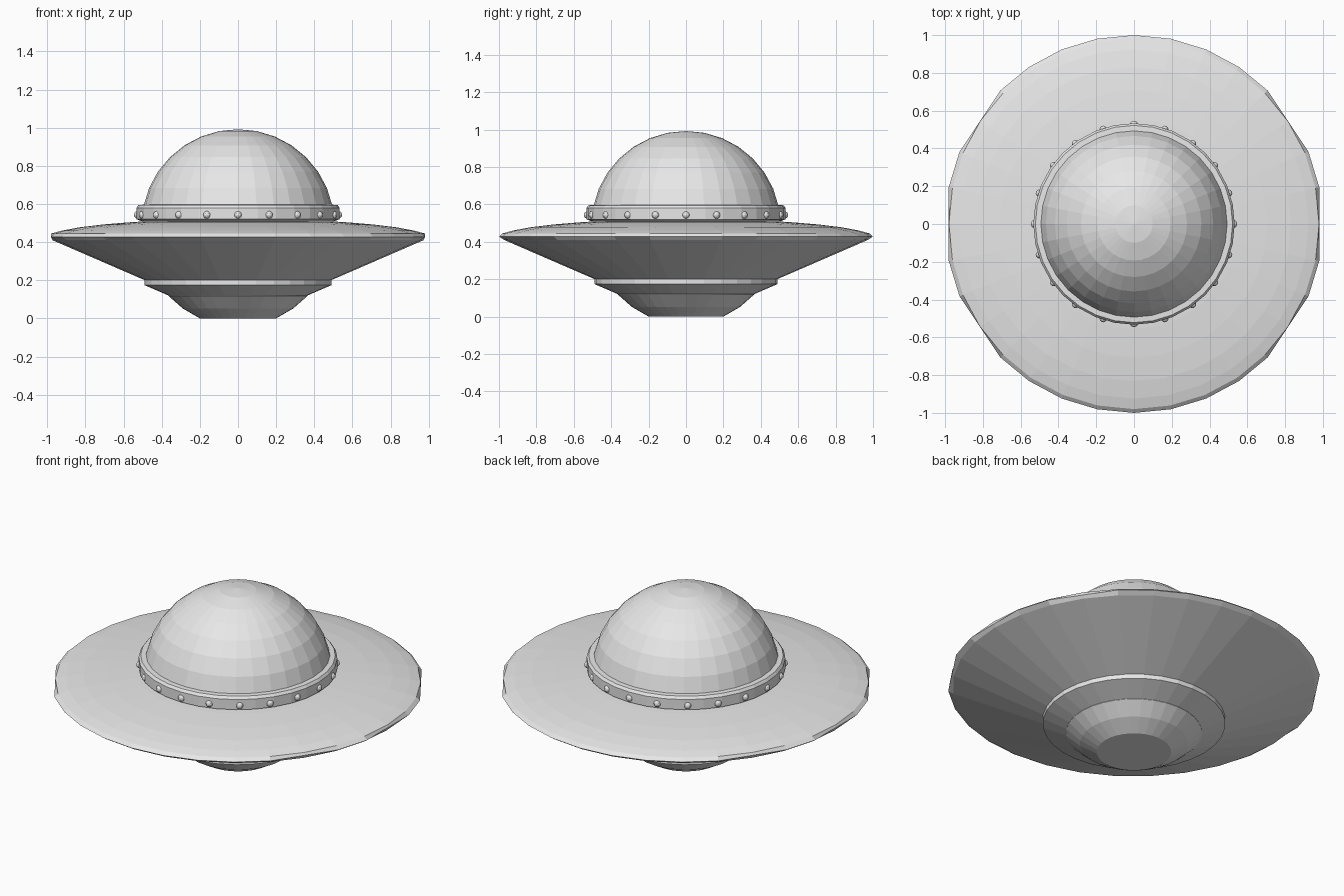
import bpy, bmesh, math

if "Cube" in bpy.data.objects:
    bpy.data.objects.remove(bpy.data.objects["Cube"])

SEG = 32
grey = bpy.data.materials.new("metal_grey")
grey.diffuse_color = (0.8, 0.8, 0.8, 1)
grey.use_nodes = True
grey.node_tree.nodes["Principled BSDF"].inputs["Base Color"].default_value = grey.diffuse_color


def finish(name, bm):
    bmesh.ops.recalc_face_normals(bm, faces=bm.faces)
    mesh = bpy.data.meshes.new(name)
    bm.to_mesh(mesh)
    bm.free()
    mesh.materials.append(grey)
    obj = bpy.data.objects.new(name, mesh)
    bpy.context.collection.objects.link(obj)
    return obj


def lathe(name, profile, radius_rule=None):
    """Spin (radius, z) points about z; radius 0 makes a pole, open ends are capped."""
    bm = bmesh.new()
    rings = []
    for r, z in profile:
        if r == 0:
            rings.append([bm.verts.new((0, 0, z))] * SEG)
            continue
        ring = []
        for i in range(SEG):
            a = 2 * math.pi * i / SEG
            rr = radius_rule(r, i) if radius_rule else r
            ring.append(bm.verts.new((rr * math.cos(a), rr * math.sin(a), z)))
        rings.append(ring)
    for lo, hi in zip(rings, rings[1:]):
        for i in range(SEG):
            j = (i + 1) % SEG
            bm.faces.new(list(dict.fromkeys((lo[i], lo[j], hi[j], hi[i]))))
    for ring, point in ((rings[0], profile[0]), (rings[-1], profile[-1])):
        if point[0] > 0:
            bm.faces.new(ring)
    return finish(name, bm)


# Saucer: straight cone below, sharp rim, shallow domed top
def rim_rule(r, i):
    # the sharp rim edge skips a few corners, leaving longer straight edges
    skipped = i in (0, 3, 13, 16, 19, 29)
    return r * math.cos(2 * math.pi / SEG) if r > 0.99 and skipped else r


top = [(r, 0.422 + 0.1 * math.sqrt(1 - r * r)) for r in (0.924, 0.831, 0.707, 0.556, 0.383)]
lathe("saucer_disc", [(0.465, 0.19), (0.973, 0.41), (1.0, 0.428), (0.98, 0.445)] + top, rim_rule)

# Lower collar and rounded belly
lathe("lower_collar", [(0.36, 0.118), (0.49, 0.174), (0.49, 0.2), (0.44, 0.2)])
lathe("belly", [(0.2, 0.0), (0.29, 0.052), (0.365, 0.118), (0.365, 0.15)])

# Bevelled band around the dome
lathe("dome_band", [(0.5, 0.508), (0.533, 0.52), (0.533, 0.58), (0.522, 0.595), (0.48, 0.597)])

# Glass dome as the upper half of a sphere
dome = [(0.505 * math.cos(k * math.pi / 16), 0.492 + 0.5 * math.sin(k * math.pi / 16))
        for k in range(8)] + [(0, 0.992)]
lathe("dome", dome)

# Ring of round studs on the band
bm = bmesh.new()
for k in range(20):
    a = k * math.pi / 10
    new = bmesh.ops.create_uvsphere(bm, u_segments=12, v_segments=8, radius=0.02)
    bmesh.ops.translate(bm, verts=new["verts"],
                        vec=(0.526 * math.cos(a), 0.526 * math.sin(a), 0.543))
finish("band_studs", bm)
